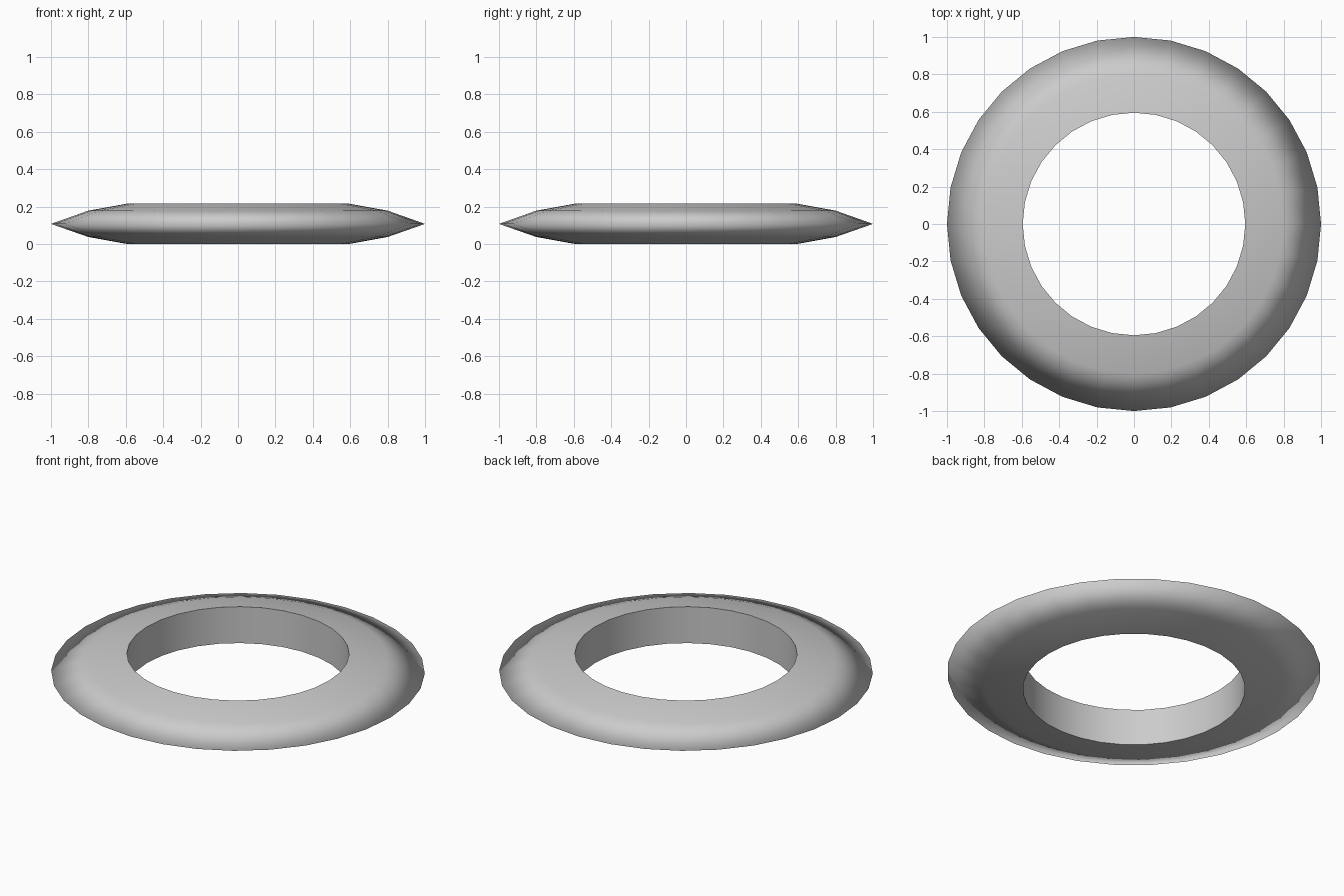
import bpy, bmesh, math

if "Cube" in bpy.data.objects:
    bpy.data.objects.remove(bpy.data.objects["Cube"])

SIDES = 32
# ring cross-section (radius, height), going round from the lower inner rim
PROFILE = [(0.595, 0.0), (0.80, 0.037), (1.0, 0.107), (0.80, 0.178), (0.595, 0.215)]

# spin the cross-section into closed loops
bm = bmesh.new()
rings = []
for i in range(SIDES):
    a = 2 * math.pi * i / SIDES
    rings.append([bm.verts.new((r * math.cos(a), r * math.sin(a), z)) for r, z in PROFILE])

n = len(PROFILE)
for i in range(SIDES):
    a, b = rings[i], rings[(i + 1) % SIDES]
    for j in range(n):
        k = (j + 1) % n
        bm.faces.new((a[j], b[j], b[k], a[k])).smooth = True
bmesh.ops.recalc_face_normals(bm, faces=bm.faces)

# crisp inner rims, smooth everywhere else
for i in range(SIDES):
    for j in (0, n - 1):
        bm.edges.get((rings[i][j], rings[(i + 1) % SIDES][j])).smooth = False

mesh = bpy.data.meshes.new("flying_ring")
bm.to_mesh(mesh)
bm.free()
ring = bpy.data.objects.new("flying_ring", mesh)
bpy.context.collection.objects.link(ring)
